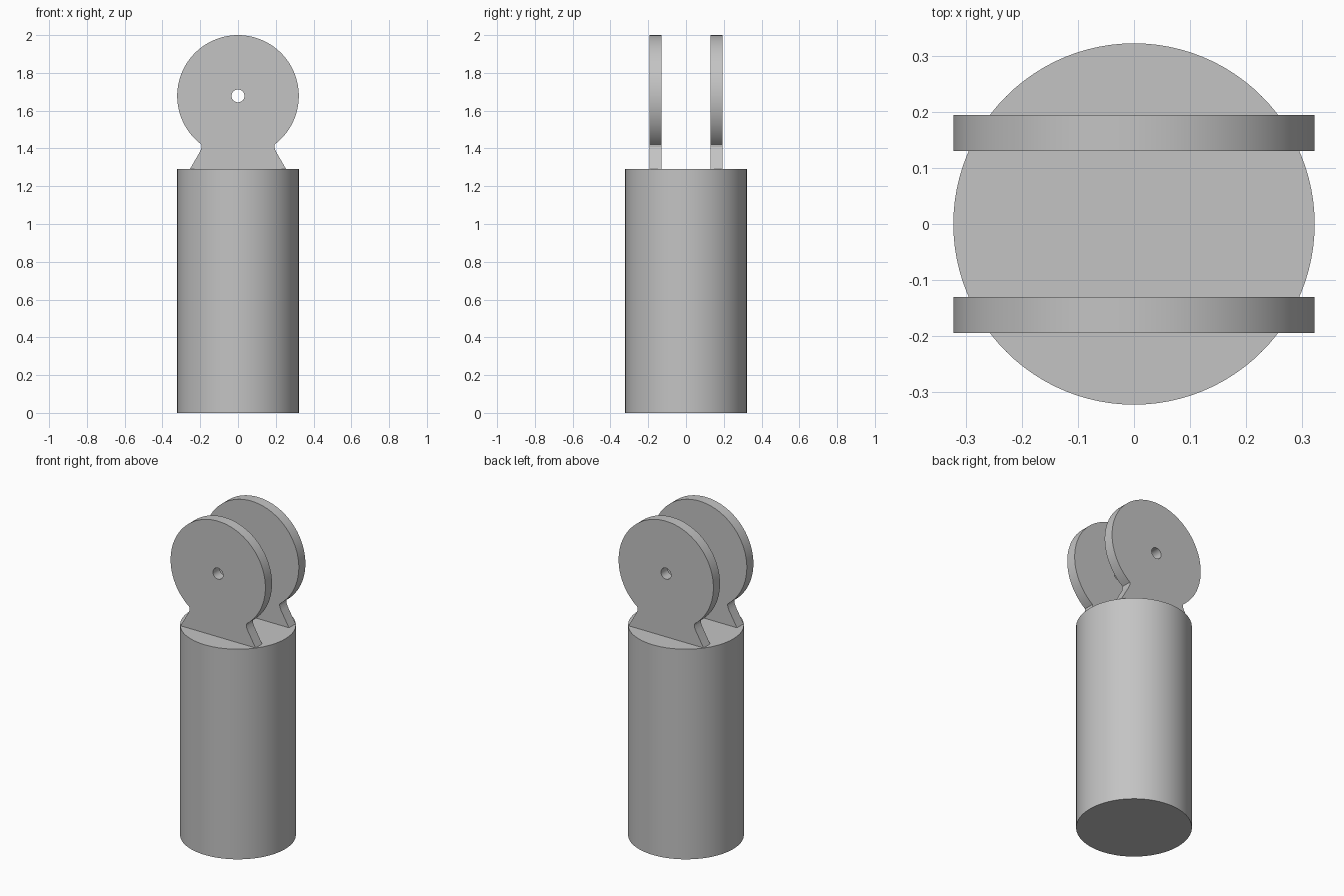
import bpy
import bmesh
import math
from mathutils import Vector

if "Cube" in bpy.data.objects:
    bpy.data.objects.remove(bpy.data.objects["Cube"], do_unlink=True)

RADIUS = 0.322
BODY_TOP = 1.29
PIVOT_Z = 2.0 - RADIUS
HOLE_RADIUS = 0.034
LUG_INNER, LUG_OUTER = 0.13, 0.194

grey = bpy.data.materials.new("plain grey")
grey.use_nodes = True
colour = (0.55, 0.55, 0.55, 1)
grey.diffuse_color = colour
grey.node_tree.nodes["Principled BSDF"].inputs["Base Color"].default_value = colour


def finish(obj):
    """Apply the material and smooth the round walls only."""
    obj.data.materials.clear()
    obj.data.materials.append(grey)
    bpy.ops.object.select_all(action="DESELECT")
    obj.select_set(True)
    bpy.context.view_layer.objects.active = obj
    bpy.ops.object.shade_smooth_by_angle(angle=math.radians(20))


def lug_outline():
    """Round head running into a flared foot, as (x, z) about the pivot."""
    foot_z = BODY_TOP - PIVOT_Z
    neck_z = 1.42 - PIVOT_Z
    # Flared side of the foot, from the base up to the neck
    side = [(0.255, foot_z), (0.203, 1.38 - PIVOT_Z),
            (0.196, 1.395 - PIVOT_Z), (0.192, 1.408 - PIVOT_Z)]
    start = math.asin(neck_z / RADIUS)
    sweep = math.pi - 2 * start
    steps = 72
    head = [(RADIUS * math.cos(start + sweep * i / steps),
             RADIUS * math.sin(start + sweep * i / steps)) for i in range(steps + 1)]
    left_side = [(-x, z) for x, z in reversed(side)]
    # Extra points along the base keep the hole round
    base = [(-0.255 + 0.51 * i / 12, foot_z) for i in range(1, 12)]
    return side + head + left_side + base


def make_lug(name, y_front, y_back):
    """Plate with a round hole: matching outer and inner loops on both faces."""
    bm = bmesh.new()
    loops = []
    outline = lug_outline()
    for y in (y_front, y_back):
        outer, inner = [], []
        for x, z in outline:
            rim = Vector((x, z)).normalized() * HOLE_RADIUS
            outer.append(bm.verts.new((x, y, z + PIVOT_Z)))
            inner.append(bm.verts.new((rim.x, y, rim.y + PIVOT_Z)))
        loops.append((outer, inner))
    (front_out, front_in), (back_out, back_in) = loops
    pairs = [(front_out, front_in), (back_out, front_out),
             (back_in, back_out), (front_in, back_in)]
    count = len(outline)
    for a, b in pairs:
        for i in range(count):
            j = (i + 1) % count
            bm.faces.new((a[i], a[j], b[j], b[i]))
    bmesh.ops.recalc_face_normals(bm, faces=bm.faces)
    mesh = bpy.data.meshes.new(name)
    bm.to_mesh(mesh)
    bm.free()
    obj = bpy.data.objects.new(name, mesh)
    bpy.context.collection.objects.link(obj)
    finish(obj)


# Solid round body
bpy.ops.mesh.primitive_cylinder_add(vertices=96, radius=RADIUS, depth=BODY_TOP,
                                    location=(0, 0, BODY_TOP / 2))
body = bpy.context.object
body.name = "body"
finish(body)

# Pair of pierced lugs
make_lug("front_lug", -LUG_OUTER, -LUG_INNER)
make_lug("back_lug", LUG_INNER, LUG_OUTER)
